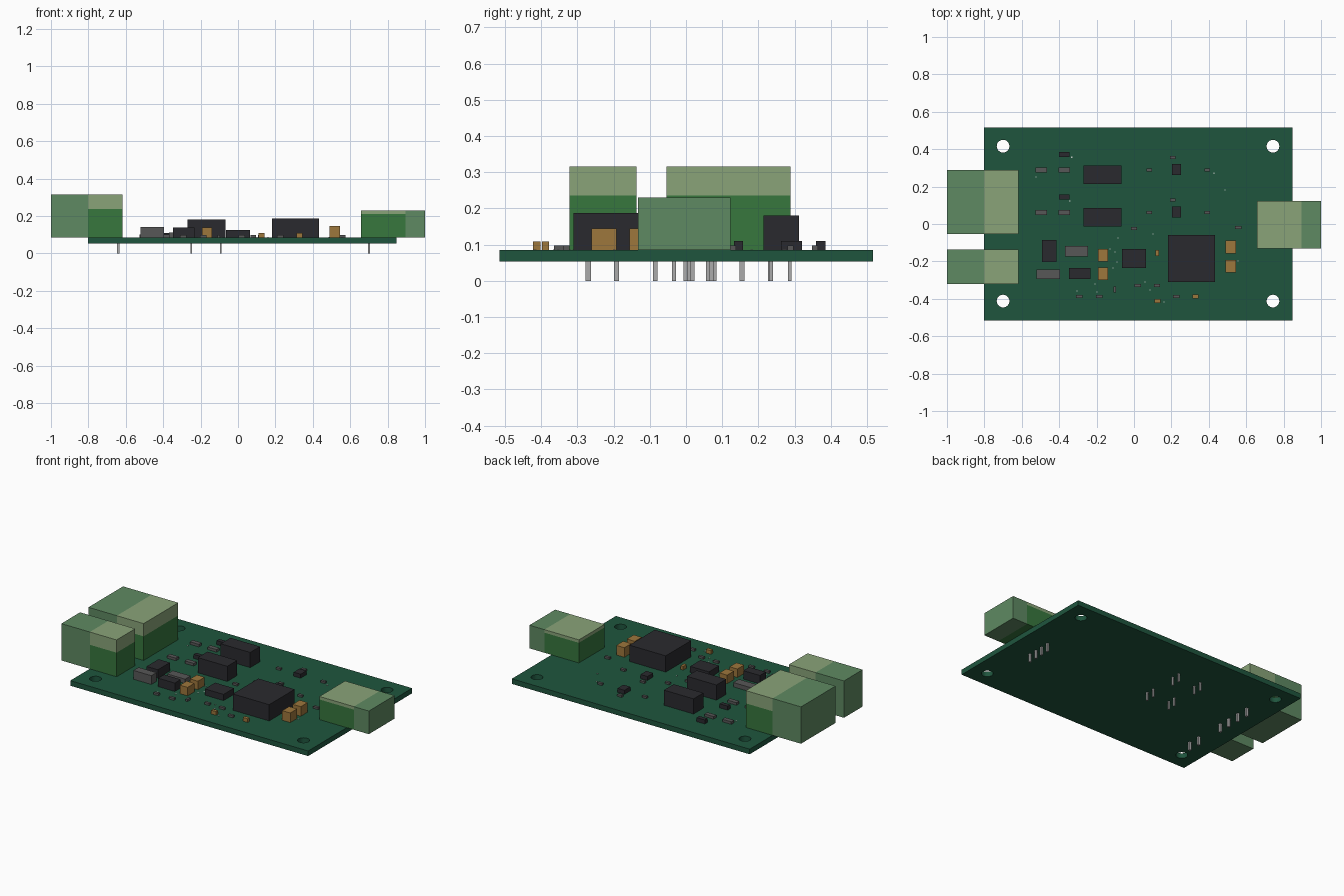
import bpy, bmesh
from mathutils import Matrix, Vector

if "Cube" in bpy.data.objects:
    bpy.data.objects.remove(bpy.data.objects["Cube"])

TOP, BOT = 0.085, 0.053


def mat(name, r, g, b):
    m = bpy.data.materials.new(name)
    lin = [(c / 255) ** 2.2 for c in (r, g, b)]
    m.diffuse_color = (*lin, 1)
    m.use_nodes = True
    m.node_tree.nodes["Principled BSDF"].inputs["Base Color"].default_value = m.diffuse_color
    return m


BOARD = mat("board_green", 36, 86, 64)
PLUG = mat("plug_green", 95, 136, 98)
CAP = mat("cap_green", 136, 162, 120)
HEADER = mat("header_green", 58, 118, 64)
BLACK = mat("chip_black", 46, 46, 50)
GREY = mat("resistor_grey", 88, 88, 88)
TAN = mat("capacitor_tan", 156, 118, 62)
METAL = mat("pin_metal", 170, 170, 170)
PAD = mat("pad_silver", 200, 205, 200)


def boxes(name, material, items):
    """One object from (x0, x1, y0, y1, z0, z1) boxes."""
    bm = bmesh.new()
    for x0, x1, y0, y1, z0, z1 in items:
        centre = Vector((x0 + x1, y0 + y1, z0 + z1)) / 2
        size = Vector((x1 - x0, y1 - y0, z1 - z0))
        bmesh.ops.create_cube(bm, size=1, matrix=Matrix.Translation(centre) @ Matrix.Diagonal((*size, 1)))
    me = bpy.data.meshes.new(name)
    bm.to_mesh(me)
    bm.free()
    me.materials.append(material)
    ob = bpy.data.objects.new(name, me)
    bpy.context.collection.objects.link(ob)
    return ob


def parts(name, material, sx, sy, z1, centres):
    """Equal-sized components standing on the board."""
    return boxes(name, material, [(x - sx / 2, x + sx / 2, y - sy / 2, y + sy / 2, TOP, z1)
                                  for x, y in centres])


# Circuit board with four mounting holes
board = boxes("circuit_board", BOARD, [(-0.803, 0.847, -0.515, 0.516, BOT, TOP)])
bm = bmesh.new()
for x in (-0.70, 0.743):
    for y in (-0.412, 0.416):
        bmesh.ops.create_cone(bm, cap_ends=True, segments=32, radius1=0.034, radius2=0.034,
                              depth=0.2, matrix=Matrix.Translation((x, y, 0.07)))
me = bpy.data.meshes.new("hole_cutter")
bm.to_mesh(me)
bm.free()
cutter = bpy.data.objects.new("hole_cutter", me)
bpy.context.collection.objects.link(cutter)
cutter.hide_render = True
cutter.hide_viewport = True
mod = board.modifiers.new("holes", "BOOLEAN")
mod.operation = "DIFFERENCE"
mod.solver = "EXACT"
mod.object = cutter


# Terminal connectors: board header, cap over it, overhanging plug
def connector(name, outer, split, inner, y0, y1, z_mid, z_top):
    a, b = sorted((split, inner))
    c, d = sorted((outer, split))
    boxes(name + "_header", HEADER, [(a, b, y0, y1, TOP, z_mid)])
    boxes(name + "_cap", CAP, [(a, b, y0, y1, z_mid, z_top)])
    boxes(name + "_plug", PLUG, [(c, d, y0, y1, TOP, z_top)])


connector("large_terminal", -1.0, -0.803, -0.617, -0.054, 0.289, 0.236, 0.316)
connector("small_terminal", -1.0, -0.803, -0.617, -0.322, -0.137, 0.236, 0.316)
connector("right_terminal", 1.0, 0.896, 0.657, -0.132, 0.123, 0.211, 0.23)

# Solder pins below the board
pins = [(-0.64, y, 0.007) for y in (0.233, 0.155, 0.077, 0.0, -0.192, -0.27)]
pins += [(0.70, y, 0.006) for y in (-0.085, -0.033, 0.018, 0.07)]
pins += [(x, y, 0.005) for x in (-0.25, -0.092) for y in (0.286, 0.235, 0.06, 0.009)]
boxes("solder_pins", METAL, [(x - r, x + r, y - r, y + r, 0, BOT) for x, y, r in pins])

# Large chips
parts("main_module", BLACK, 0.252, 0.252, 0.187, [(0.308, -0.185)])
parts("power_modules", BLACK, 0.205, 0.097, 0.18, [(-0.168, 0.263), (-0.168, 0.036)])
parts("controller_chip", BLACK, 0.13, 0.102, 0.124, [(0.0, -0.185)])
parts("upright_diode", BLACK, 0.078, 0.118, 0.138, [(-0.453, -0.144)])
parts("flat_diode", BLACK, 0.115, 0.059, 0.138, [(-0.29, -0.265)])

# Medium components
parts("front_fuse", GREY, 0.124, 0.051, 0.14, [(-0.458, -0.268)])
parts("rear_fuse", GREY, 0.124, 0.055, 0.112, [(-0.308, -0.145)])
parts("right_capacitors", TAN, 0.056, 0.069, 0.145, [(0.517, -0.122), (0.517, -0.226)])
parts("left_capacitors", TAN, 0.054, 0.067, 0.138, [(-0.166, -0.166), (-0.166, -0.267)])

# Two repeated input channels
rows = (0, -0.227)
parts("channel_resistors", GREY, 0.062, 0.028, 0.101,
      [(x, 0.289 + d) for x in (-0.495, -0.372) for d in rows])
parts("channel_diodes", BLACK, 0.056, 0.026, 0.11, [(-0.372, 0.372 + d) for d in rows])
parts("channel_transistors", BLACK, 0.048, 0.058, 0.11, [(0.227, 0.291 + d) for d in rows])
parts("channel_small_resistors", GREY, 0.03, 0.017, 0.097,
      [(x, y + d) for x, y in ((0.082, 0.289), (0.391, 0.289), (0.207, 0.356)) for d in rows])

# Scattered small components
parts("small_resistors", GREY, 0.034, 0.016, 0.098,
      [(0.558, -0.02), (0.0, -0.024), (-0.292, -0.388), (-0.185, -0.388), (0.225, -0.388),
       (0.02, -0.33), (0.123, -0.33)])
parts("turned_resistor", GREY, 0.014, 0.03, 0.098, [(-0.102, -0.35)])
parts("small_capacitors", TAN, 0.034, 0.02, 0.108, [(0.126, -0.412), (0.329, -0.388)])
parts("turned_capacitor", TAN, 0.018, 0.034, 0.108, [(0.125, -0.155)])

# Tiny marker pads
parts("marker_pads", PAD, 0.007, 0.007, TOP + 0.002,
      [(-0.332, 0.357), (-0.524, 0.251), (-0.344, 0.123), (0.428, 0.272), (0.487, 0.182),
       (0.102, -0.053), (0.556, -0.198), (-0.086, -0.075), (-0.128, -0.134), (-0.102, -0.15),
       (-0.091, -0.203), (-0.112, -0.235), (-0.209, -0.321), (0.059, -0.31), (0.086, -0.353),
       (-0.305, -0.358), (-0.198, -0.364), (0.16, -0.417)])
